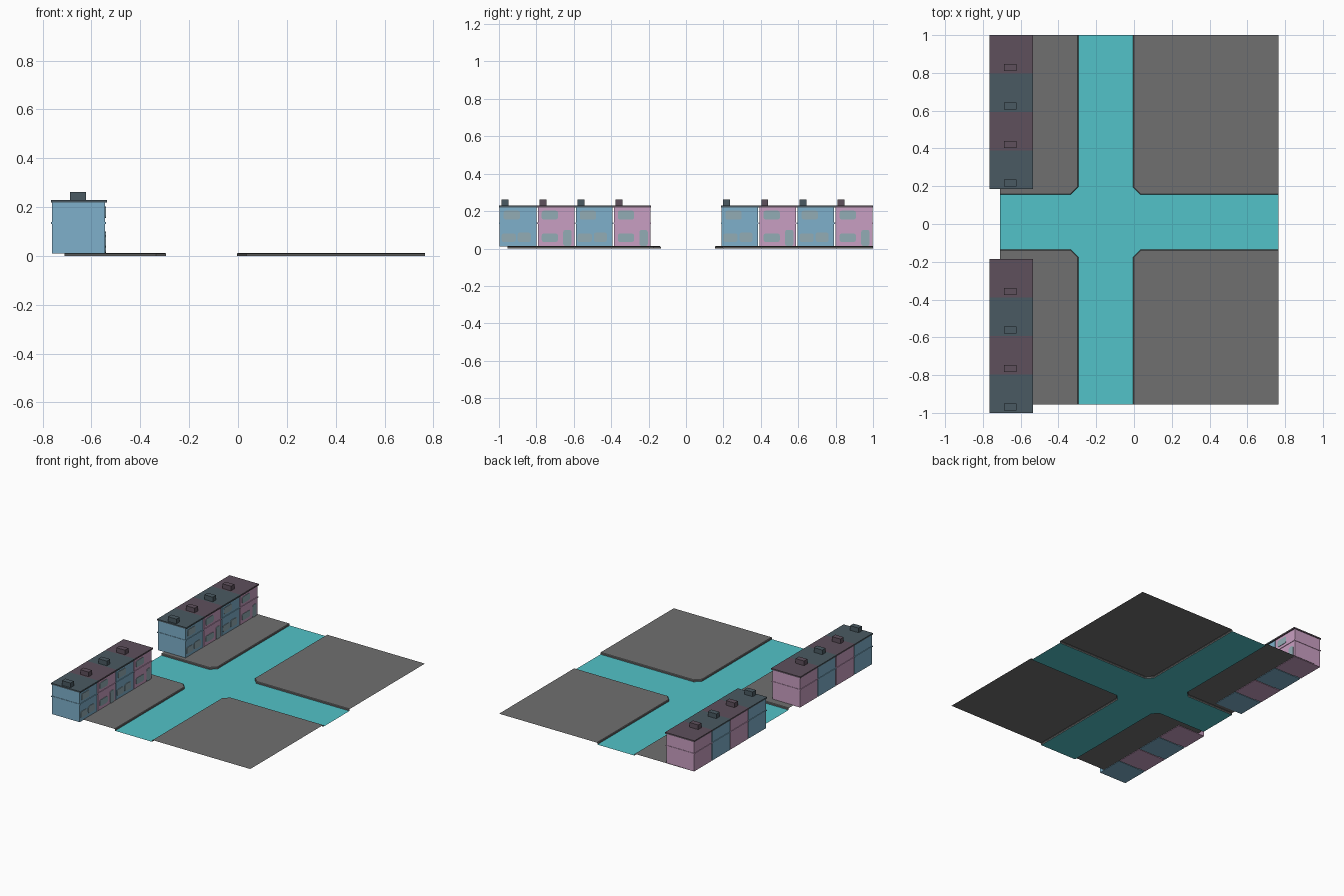
import bpy, bmesh

cube = bpy.data.objects.get("Cube")
if cube:
    bpy.data.objects.remove(cube)


def make_material(name, rgb):
    linear = [((c / 255 + 0.055) / 1.055) ** 2.4 for c in rgb] + [1]
    m = bpy.data.materials.new(name)
    m.use_nodes = True
    m.diffuse_color = linear
    m.node_tree.nodes["Principled BSDF"].inputs["Base Color"].default_value = linear
    return m


ROAD = make_material("turquoise road", (82, 194, 200))
PAVING = make_material("grey paving", (112, 112, 112))
BLUE = make_material("blue wall", (126, 176, 203))
PINK = make_material("pink wall", (201, 159, 194))
SLATE = make_material("slate roof", (74, 90, 98))
PLUM = make_material("plum roof", (94, 80, 92))
GLASS = make_material("window glass", (146, 172, 181))


def finish(bm, name, material):
    mesh = bpy.data.meshes.new(name)
    bm.to_mesh(mesh)
    bm.free()
    mesh.materials.append(material)
    obj = bpy.data.objects.new(name, mesh)
    bpy.context.collection.objects.link(obj)
    return obj


def box(name, material, x, y, z):
    bm = bmesh.new()
    bmesh.ops.create_cube(bm, size=1)
    for v in bm.verts:
        for axis, span in enumerate((x, y, z)):
            v.co[axis] = span[0] if v.co[axis] < 0 else span[1]
    return finish(bm, name, material)


def face(bm, points):
    f = bm.faces.new([bm.verts.new(p) for p in points])
    f.normal_update()
    if f.normal.z < 0:
        f.normal_flip()


def plate(name, y, z, radius):
    """Thin rounded panel on the street side of a house."""
    bm = bmesh.new()
    front = [(WALL_X[1] + 0.003, a, b) for a, b in
             ((y[0], z[0]), (y[1], z[0]), (y[1], z[1]), (y[0], z[1]))]
    f = bm.faces.new([bm.verts.new(p) for p in front])
    bmesh.ops.bevel(bm, geom=bm.verts[:], offset=radius, segments=2,
                    profile=0.5, affect='VERTICES')
    side = bmesh.ops.extrude_face_region(bm, geom=bm.faces[:])["geom"]
    for v in side:
        if isinstance(v, bmesh.types.BMVert):
            v.co.x -= 0.004
    bmesh.ops.recalc_face_normals(bm, faces=bm.faces[:])
    finish(bm, name, GLASS)


# Ground layout
EDGE_X, EDGE_Y = (-0.71, 0.765), (-0.955, 1.0)
STREET_X, STREET_Y = (-0.295, -0.005), (-0.135, 0.155)
KERB, CHAMFER, LIP = 0.013, 0.04, 0.004


def kerb_path(i, j, inset, z):
    """Street edge of one block, from its y boundary to its x boundary."""
    sx, sy = (-1, 1)[i], (-1, 1)[j]
    x, y = STREET_X[i] + sx * inset, STREET_Y[j] + sy * inset
    c = CHAMFER - inset * 0.6
    return [(x, EDGE_Y[j], z), (x, y + sy * c, z),
            (x + sx * c, y, z), (EDGE_X[i], y, z)]


# Raised blocks with kerbs, and the crossing road between them
outline = []
for i, j in ((0, 0), (1, 0), (1, 1), (0, 1)):
    bm = bmesh.new()
    top = kerb_path(i, j, LIP, KERB)
    face(bm, top + [(EDGE_X[i], EDGE_Y[j], KERB)])
    loops = [kerb_path(i, j, 0, 0), kerb_path(i, j, 0, KERB - LIP), top]
    for low, high in zip(loops, loops[1:]):
        for k in range(3):
            quad = [low[k], low[k + 1], high[k + 1], high[k]]
            if i != j:
                quad.reverse()
            bm.faces.new([bm.verts.new(p) for p in quad])
    bmesh.ops.remove_doubles(bm, verts=bm.verts[:], dist=0.0001)
    bmesh.ops.recalc_face_normals(bm, faces=bm.faces[:])
    if max(bm.faces, key=lambda f: f.calc_area()).normal.z < 0:
        bmesh.ops.reverse_faces(bm, faces=bm.faces[:])
    finish(bm, "pavement_block", PAVING)
    path = kerb_path(i, j, 0, 0)
    outline += path[::-1] if i == j else path
bm = bmesh.new()
face(bm, outline)
bmesh.ops.triangulate(bm, faces=bm.faces[:])
finish(bm, "crossroads", ROAD)

# Terraced houses
WALL_X, ROOF_X = (-0.761, -0.544), (-0.766, -0.536)
PITCH = 0.2035


def house(y, blue):
    wall, roof = (BLUE, SLATE) if blue else (PINK, PLUM)
    y0, y1 = y + 0.004, y + PITCH - 0.004
    box("house_walls", wall, WALL_X, (y0, y1), (0.01, 0.221))
    box("storey_band", wall, (WALL_X[0] - 0.004, WALL_X[1] + 0.004),
        (y0 - 0.003, y1 + 0.003), (0.132, 0.139))
    box("flat_roof", roof, ROOF_X, (y, y + PITCH), (0.22, 0.23))
    box("chimney", roof, (-0.688, -0.622), (y + 0.013, y + 0.05), (0.229, 0.263))
    # Street front
    plate("upper_window", (y + 0.025, y + 0.112), (0.155, 0.202), 0.01)
    if blue:
        plate("lower_window", (y + 0.014, y + 0.09), (0.035, 0.08), 0.01)
        plate("lower_window", (y + 0.1, y + 0.17), (0.035, 0.085), 0.01)
    else:
        plate("lower_window", (y + 0.025, y + 0.112), (0.035, 0.08), 0.01)
        plate("front_door", (y + 0.14, y + 0.185), (0.013, 0.1), 0.012)


for start in (-1.0, 1.0 - 4 * PITCH):
    for n in range(4):
        house(start + n * PITCH, n % 2 == 0)
